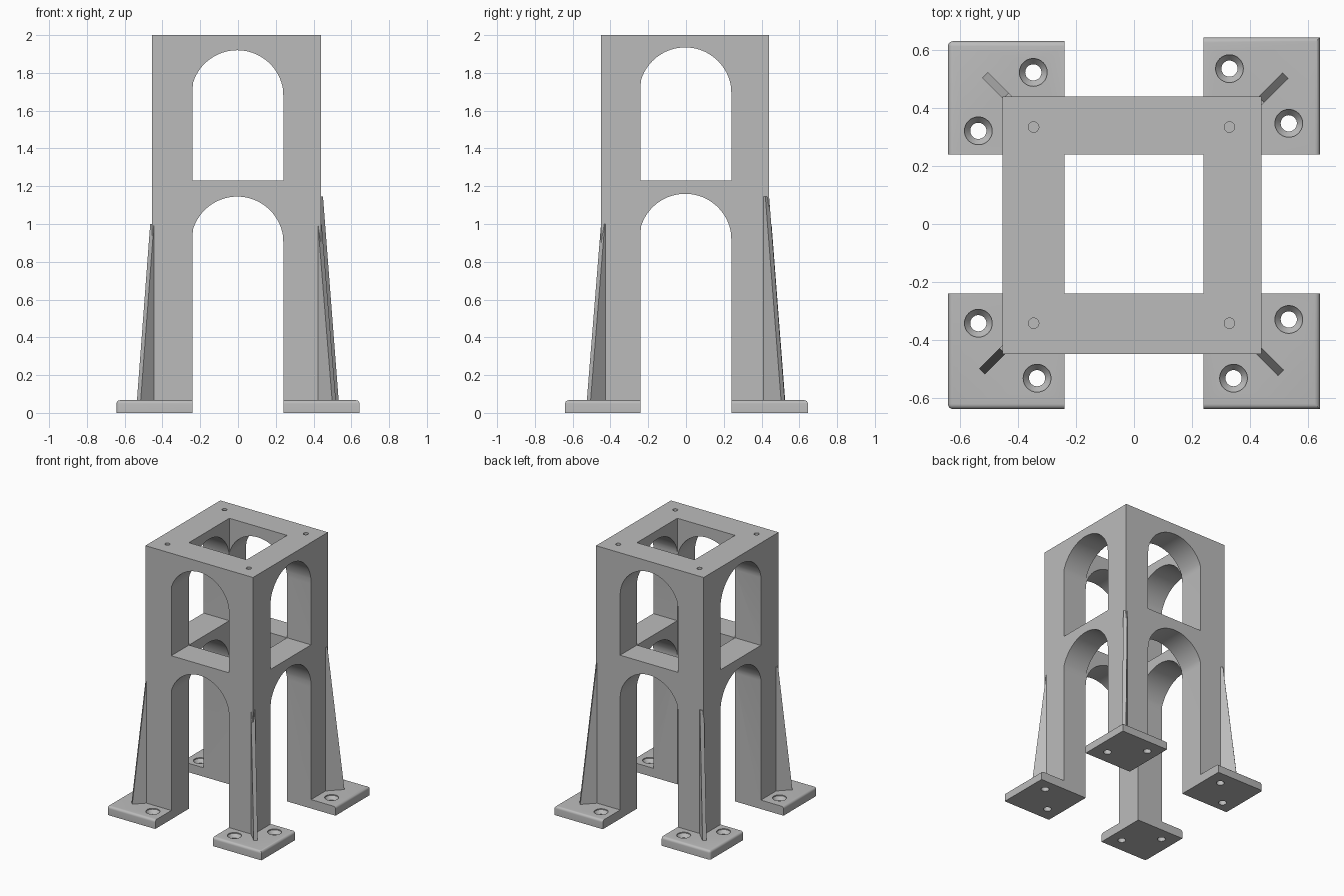
import bpy, bmesh
from math import sin, cos, pi
from mathutils import Vector

cube = bpy.data.objects.get("Cube")
if cube:
    bpy.data.objects.remove(cube, do_unlink=True)

grey = bpy.data.materials.new("cast grey")
grey.use_nodes = True
grey.diffuse_color = (0.5, 0.5, 0.5, 1)
grey.node_tree.nodes["Principled BSDF"].inputs["Base Color"].default_value = (0.5, 0.5, 0.5, 1)


def make(name, bm):
    bmesh.ops.recalc_face_normals(bm, faces=bm.faces)
    mesh = bpy.data.meshes.new(name)
    bm.to_mesh(mesh)
    bm.free()
    mesh.materials.append(grey)
    obj = bpy.data.objects.new(name, mesh)
    bpy.context.collection.objects.link(obj)
    return obj


def prism(name, points, offset):
    """Extrude a planar outline along an offset vector."""
    bm = bmesh.new()
    face = bm.faces.new([bm.verts.new(p) for p in points])
    new = bmesh.ops.extrude_face_region(bm, geom=[face])["geom"]
    bmesh.ops.translate(bm, vec=offset, verts=[v for v in new if isinstance(v, bmesh.types.BMVert)])
    return make(name, bm)


def box(name, x0, x1, y0, y1, z0, z1):
    return prism(name, [(x0, y0, z0), (x1, y0, z0), (x1, y1, z0), (x0, y1, z0)], (0, 0, z1 - z0))


def lathe(name, x, y, profile, n=32):
    """Closed round plug from (radius, z) pairs, bottom to top."""
    bm = bmesh.new()
    rings = [[bm.verts.new((x + r * cos(2 * pi * i / n), y + r * sin(2 * pi * i / n), z))
              for i in range(n)] for r, z in profile]
    for a, b in zip(rings, rings[1:]):
        for i in range(n):
            j = (i + 1) % n
            bm.faces.new((a[i], a[j], b[j], b[i]))
    bm.faces.new(rings[0])
    bm.faces.new(rings[-1])
    return make(name, bm)


def cut(obj, cutters):
    """Subtract each cutter, bake the result and drop the cutters."""
    for c in cutters:
        c.hide_render = True
        mod = obj.modifiers.new("cut", "BOOLEAN")
        mod.operation = "DIFFERENCE"
        mod.solver = "EXACT"
        mod.object = c
    bpy.context.view_layer.update()
    graph = bpy.context.evaluated_depsgraph_get()
    mesh = bpy.data.meshes.new_from_object(obj.evaluated_get(graph))
    obj.modifiers.clear()
    obj.data = mesh
    for c in cutters:
        bpy.data.objects.remove(c, do_unlink=True)


def smooth(obj):
    bpy.ops.object.select_all(action="DESELECT")
    obj.select_set(True)
    bpy.context.view_layer.objects.active = obj
    bpy.ops.object.shade_smooth_by_angle(angle=0.45)


HALF = 0.24   # half width of the shaft and arches


def arch(along_x, bottom, top):
    """Round-headed opening running right through the tower."""
    r, n = 0.245, 40
    outline = [(-HALF, bottom), (HALF, bottom)]
    for i in range(n + 1):
        a = pi * i / n
        u = r * cos(a) - 0.004
        if abs(u) < HALF:
            outline.append((u, top - r + r * sin(a)))
        elif u > 0 and i == 0:
            outline.append((HALF, top - r))
    outline.append((-HALF, top - r + 0.05))
    if along_x:
        return prism("arch_cutter", [(-1, u, z) for u, z in outline], (2, 0, 0))
    return prism("arch_cutter", [(u, -1, z) for u, z in outline], (0, 2, 0))


# Tower: square shaft, two storeys of arches, blind bolt holes in the top
tower = box("tower", -0.455, 0.44, -0.45, 0.44, 0, 2)
cutters = [box("shaft_cutter", -HALF, HALF, -HALF, HALF, -0.1, 2.1)]
for along_x, rise in ((False, 0), (True, 0.015)):
    cutters.append(arch(along_x, -0.1, 1.145 + rise))
    cutters.append(arch(along_x, 1.23, 1.92 + rise))
for x in (-0.347, 0.33):
    for y in (-0.343, 0.335):
        cutters.append(lathe("bolt_cutter", x, y, [(0.018, 1.9), (0.018, 2.1)]))
cut(tower, cutters)
smooth(tower)


def foot(name, sx, sy, reach_y, holes):
    """Corner plate with softened outer edges and countersunk holes."""
    obj = box(name, *sorted((sx * HALF, sx * 0.643)), *sorted((sy * HALF, sy * reach_y)), 0, 0.067)
    bm = bmesh.new()
    bm.from_mesh(obj.data)
    edges = []
    for e in bm.edges:
        mid = (e.verts[0].co + e.verts[1].co) / 2
        outer = (abs(mid.x) > 0.6) + (abs(mid.y) > 0.6)
        if (mid.z > 0.06 and outer) or (outer == 2 and sx < 0):
            edges.append(e)
    bmesh.ops.bevel(bm, geom=edges, offset=0.018, segments=5, profile=0.5, affect="EDGES")
    bm.to_mesh(obj.data)
    bm.free()
    sink = [(0.028, -0.05), (0.028, 0.035), (0.048, 0.06), (0.048, 0.1)]
    cut(obj, [lathe("screw_cutter", x, y, sink) for x, y in holes])
    smooth(obj)


def gusset(name, start, tip, height):
    """Thin diagonal rib tapering from the tower corner to the foot."""
    a, b = Vector((*start, 0)), Vector((*tip, 0))
    d = (b - a).normalized()
    side = Vector((-d.y, d.x, 0)) * 0.014
    up = Vector((0, 0, 1))
    inner = a - d * 0.03
    outline = [inner + up * 0.05, b + up * 0.05, b + up * 0.067, a + up * height, inner + up * height]
    prism(name, [p - side for p in outline], side * 2)


foot("back_left_foot", 1, 1, 0.645, [(0.33, 0.537), (0.535, 0.348)])
foot("back_right_foot", -1, 1, 0.632, [(-0.348, 0.524), (-0.538, 0.322)])
foot("front_left_foot", 1, -1, 0.64, [(0.535, -0.33), (0.344, -0.533)])
foot("front_right_foot", -1, -1, 0.64, [(-0.538, -0.343), (-0.335, -0.533)])

gusset("back_left_gusset", (0.44, 0.43), (0.523, 0.513), 1.145)
gusset("back_right_gusset", (-0.443, 0.443), (-0.515, 0.515), 1.0)
gusset("front_left_gusset", (0.433, -0.44), (0.508, -0.515), 1.0)
gusset("front_right_gusset", (-0.455, -0.44), (-0.525, -0.51), 1.0)
